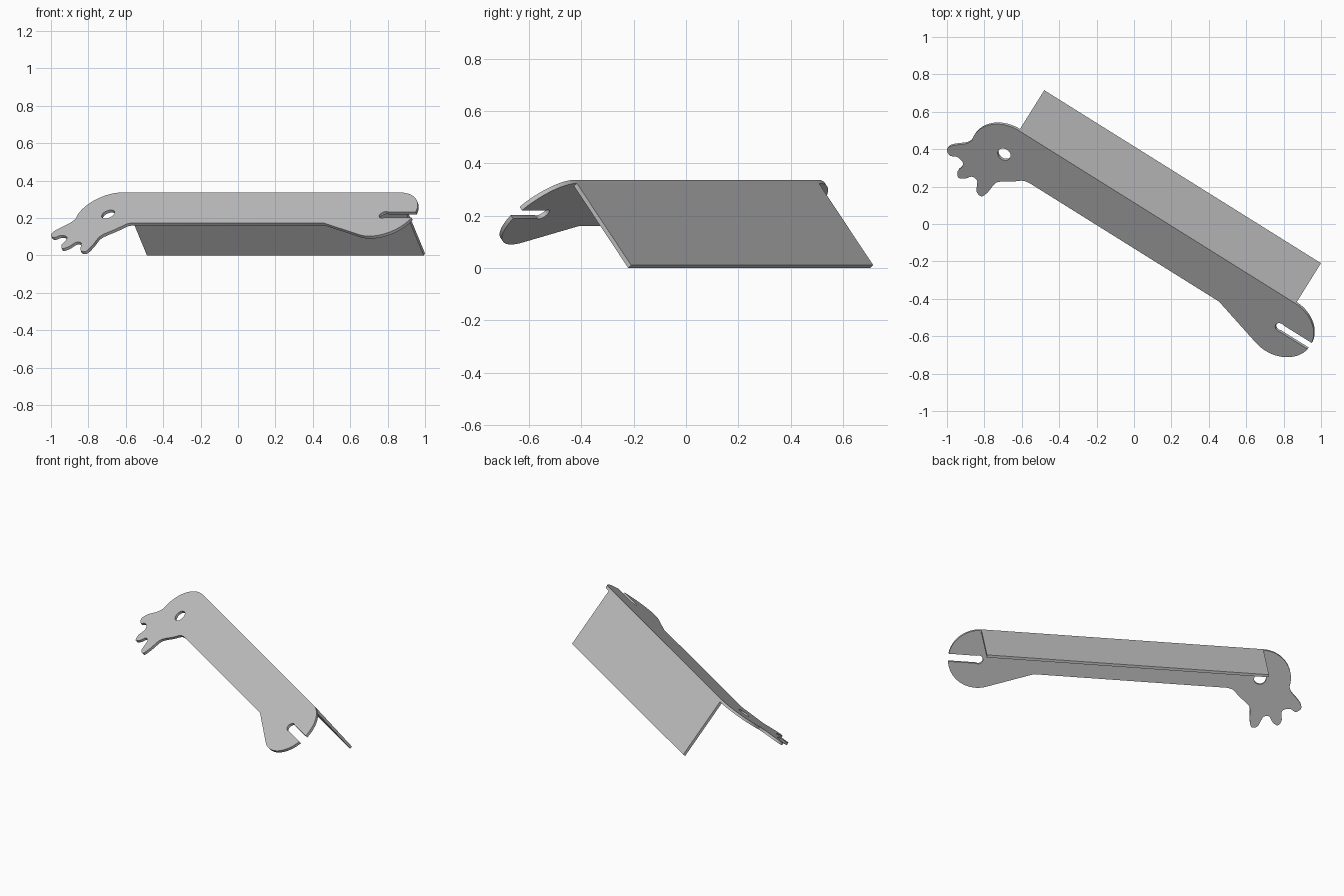
import bpy, math
from mathutils import Matrix, Vector

cube = bpy.data.objects.get("Cube")
if cube:
    bpy.data.objects.remove(cube, do_unlink=True)

# Main sizes, in the frame of the bent sheet
T = 0.017          # sheet thickness
LENGTH = 1.745     # ridge length
FLANGE = 0.414     # depth of the rear flange
R = 0.19           # radius of head and slotted end

# Sheet frame: along the ridge, down the front plate, down the rear flange
along = Vector((0.848, -0.530, 0)).normalized()
across = Vector((-along.y, along.x, 0))
tilt = math.radians(38)
down = -across * math.cos(tilt) - Vector((0, 0, math.sin(tilt)))
inward = along.cross(down)
frame = Matrix((along, down, inward)).transposed().to_4x4()
frame.translation = (-0.615, 0.499, 0.337)

steel = bpy.data.materials.new("grey_steel")
steel.use_nodes = True
grey = (0.52, 0.52, 0.52, 1)
steel.diffuse_color = grey
steel.node_tree.nodes["Principled BSDF"].inputs["Base Color"].default_value = grey


def arc(cx, cy, r, start, end, n):
    angles = [math.radians(start + (end - start) * i / n) for i in range(n + 1)]
    return [(cx + r * math.cos(a), cy + r * math.sin(a)) for a in angles]


def smooth_path(points, steps=5):
    """Curve running through every point."""
    p = [Vector(q) for q in points]
    p = [p[0]] + p + [p[-1]]
    out = []
    for a, b, c, d in zip(p, p[1:], p[2:], p[3:]):
        for i in range(steps):
            t = i / steps
            out.append(0.5 * (2 * b + (c - a) * t + (2 * a - 5 * b + 4 * c - d) * t ** 2
                              + (3 * b - a - 3 * c + d) * t ** 3))
    return out + [p[-1]]


# Crest with three rounded fingers
fingers = smooth_path([
    (0.20, 0.264), (0.16, 0.274), (0.113, 0.318), (0.063, 0.358), (0.041, 0.391),
    (0.034, 0.462), (0.018, 0.512), (-0.018, 0.505), (-0.036, 0.465), (-0.050, 0.437),
    (-0.083, 0.434), (-0.109, 0.470), (-0.142, 0.488), (-0.163, 0.455),
    (-0.156, 0.415), (-0.165, 0.385), (-0.207, 0.374), (-0.242, 0.392),
    (-0.273, 0.368), (-0.261, 0.327), (-0.203, 0.265), (-0.186, 0.227)])

# Front plate outline: ridge, slotted round end, straight belly, fingers, round head
outline = (arc(LENGTH - 0.005, R, R, -90, -6.5, 20)
           + arc(LENGTH - 0.003, 0.194, 0.028, -63, -297, 14)
           + arc(LENGTH - 0.005, R, R, 8.8, 108, 22)
           + [(1.391, 0.264)]
           + fingers
           + arc(0, R, R, 170, 270, 20))
eye_hole = arc(0, R, 0.037, 0, 345, 23)


def sheet(name, loops, z0, z1):
    """Filled flat outline, with holes, given a thickness."""
    curve = bpy.data.curves.new(name, "CURVE")
    curve.dimensions = "2D"
    curve.fill_mode = "BOTH"
    curve.extrude = (z1 - z0) / 2
    for loop in loops:
        spline = curve.splines.new("POLY")
        spline.points.add(len(loop) - 1)
        for point, (u, v) in zip(spline.points, loop):
            point.co = (u, v, 0, 1)
        spline.use_cyclic_u = True
    obj = bpy.data.objects.new(name, curve)
    bpy.context.collection.objects.link(obj)
    obj.matrix_world = frame @ Matrix.Translation((0, 0, (z0 + z1) / 2))
    curve.materials.append(steel)
    bpy.ops.object.select_all(action="DESELECT")
    obj.select_set(True)
    bpy.context.view_layer.objects.active = obj
    bpy.ops.object.convert(target="MESH")
    bpy.ops.object.shade_smooth_by_angle(angle=math.radians(30))
    return bpy.context.object


sheet("front_plate", [outline, eye_hole], 0, T)

# Rear flange, square to the front plate along the ridge
sheet("rear_flange", [[(0, 0), (LENGTH, 0), (LENGTH, T), (0, T)]], T, FLANGE)
